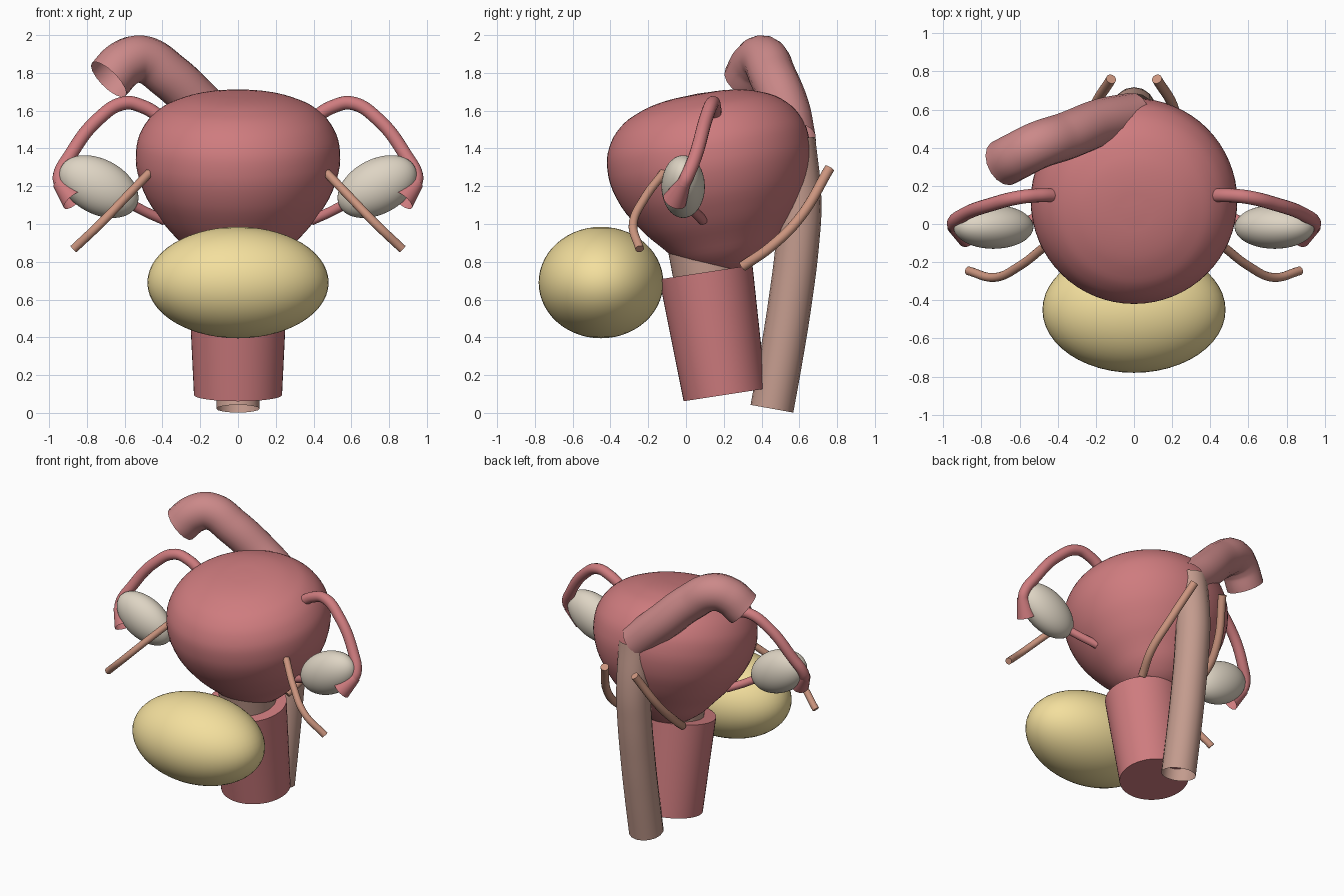
import bpy, bmesh, math
from mathutils import Matrix, Vector

if "Cube" in bpy.data.objects:
    bpy.data.objects.remove(bpy.data.objects["Cube"])

TILT = math.radians(10)


def material(name, rgb):
    m = bpy.data.materials.new(name)
    m.diffuse_color = (*rgb, 1)
    m.use_nodes = True
    m.node_tree.nodes["Principled BSDF"].inputs["Base Color"].default_value = m.diffuse_color
    return m


PINK = material("uterine_pink", (0.62, 0.20, 0.21))
ROSE = material("colon_rose", (0.60, 0.25, 0.25))
BROWN = material("rectal_brown", (0.55, 0.33, 0.27))
TAN = material("ligament_tan", (0.60, 0.30, 0.21))
YELLOW = material("bladder_yellow", (0.90, 0.74, 0.34))
CREAM = material("ovary_cream", (0.73, 0.66, 0.55))


def finish(obj, mat):
    obj.data.materials.clear()
    obj.data.materials.append(mat)
    bpy.ops.object.select_all(action='DESELECT')
    obj.select_set(True)
    bpy.context.view_layer.objects.active = obj
    bpy.ops.object.shade_smooth_by_angle(angle=math.radians(40))
    return obj


def add_bmesh(name, bm, mat):
    bmesh.ops.recalc_face_normals(bm, faces=bm.faces)
    me = bpy.data.meshes.new(name)
    bm.to_mesh(me)
    bm.free()
    obj = bpy.data.objects.new(name, me)
    bpy.context.collection.objects.link(obj)
    return finish(obj, mat)


def ellipsoid(name, loc, radii, mat, turn=0):
    bm = bmesh.new()
    bmesh.ops.create_uvsphere(bm, u_segments=48, v_segments=28, radius=1)
    bm.transform(Matrix.Translation(loc) @ Matrix.Rotation(turn, 4, 'Y')
                 @ Matrix.Diagonal((*radii, 1)))
    return add_bmesh(name, bm, mat)


def cone(name, a, b, ra, rb, mat, caps=True, stretch=1):
    a, b = Vector(a), Vector(b)
    d = b - a
    bm = bmesh.new()
    bmesh.ops.create_cone(bm, cap_ends=caps, segments=48, radius1=ra,
                          radius2=rb, depth=d.length)
    bm.transform(Matrix.Translation((a + b) / 2) @ Matrix.Diagonal((stretch, 1, 1, 1))
                 @ Vector((0, 0, 1)).rotation_difference(d).to_matrix().to_4x4())
    return add_bmesh(name, bm, mat)


def spline(points, handle='AUTO', res=10):
    cu = bpy.data.curves.new("path", 'CURVE')
    cu.dimensions = '3D'
    cu.resolution_u = res
    sp = cu.splines.new('BEZIER')
    sp.bezier_points.add(len(points) - 1)
    for bp, p in zip(sp.bezier_points, points):
        bp.co = p
        bp.handle_left_type = bp.handle_right_type = handle
    return cu


def curve_mesh(name, cu):
    tmp = bpy.data.objects.new("tmp", cu)
    bpy.context.collection.objects.link(tmp)
    bpy.context.view_layer.update()
    dg = bpy.context.evaluated_depsgraph_get()
    me = bpy.data.meshes.new_from_object(tmp.evaluated_get(dg))
    bpy.data.objects.remove(tmp)
    me.name = name
    return me


def tube(name, points, radius, mat, caps=True):
    cu = spline(points)
    cu.bevel_depth = radius
    cu.bevel_resolution = 6
    cu.use_fill_caps = caps
    obj = bpy.data.objects.new(name, curve_mesh(name, cu))
    bpy.context.collection.objects.link(obj)
    return finish(obj, mat)


# Uterus: pear profile spun round a tilted axis
profile = [(0, -.66), (.1, -.648), (.22, -.578), (.32, -.47), (.43, -.335), (.52, -.16),
           (.54, 0), (.51, .11), (.43, .208), (.33, .262), (.2, .297), (0, .31)]
bm = bmesh.new()
bm.from_mesh(curve_mesh("profile", spline([(r, 0, s) for r, s in profile], res=4)))
bmesh.ops.spin(bm, geom=bm.verts[:] + bm.edges[:], cent=(0, 0, 0), axis=(0, 0, 1),
               angle=math.tau, steps=64, use_duplicate=False)
bmesh.ops.remove_doubles(bm, verts=bm.verts, dist=0.0005)
bm.transform(Matrix.Translation((0, .115, 1.385)) @ Matrix.Rotation(TILT, 4, 'X'))
add_bmesh("uterus", bm, PINK)

# Cervix and vagina
cone("cervix", (0, .14, .58), (0, .09, .9), .18, .19, BROWN)
cone("vagina", (0, .205, .095), (0, .105, .745), .22, .25, PINK, stretch=1.06)

# Bladder
ellipsoid("bladder", (0, -.45, .69), (.48, .33, .295), YELLOW)

# Rectum and sigmoid colon: open tubes
tube("rectum", [(0, .455, .022), (0, .505, .3), (0, .55, .58), (0, .59, .9),
                (0, .602, 1.12), (0, .57, 1.45)], .115, BROWN, caps=False)
tube("sigmoid_colon", [(0, .565, 1.44), (-.18, .53, 1.61), (-.36, .46, 1.78),
                       (-.51, .41, 1.873), (-.60, .365, 1.85), (-.685, .32, 1.765)],
     .125, ROSE, caps=False)

# Paired parts
for side, k in (("right", 1), ("left", -1)):
    def mir(pts):
        return [(k * x, y, z) for x, y, z in pts]

    ellipsoid(f"ovary_{side}", (k * .737, -.015, 1.198), (.225, .115, .145), CREAM,
              turn=-k * math.radians(28))
    tube(f"fallopian_tube_{side}",
         mir([(.4, .15, 1.56), (.5, .15, 1.62), (.6, .14, 1.64), (.74, .105, 1.555),
              (.89, .05, 1.36), (.945, .005, 1.25), (.935, -.02, 1.2)]), .036, PINK)
    # flared end of the tube
    a, b = mir([(.95, -.01, 1.22), (.87, -.06, 1.125)])
    cone(f"fimbria_{side}", a, b, .035, .065, PINK, caps=False)
    tube(f"ovarian_ligament_{side}",
         mir([(.6, -.01, 1.125), (.5, .04, 1.07), (.39, .09, 1.02)]), .027, PINK)
    tube(f"round_ligament_{side}",
         mir([(.47, -.12, 1.27), (.6, -.22, 1.135), (.73, -.28, 1.0), (.87, -.245, .868)]),
         .023, TAN)
    tube(f"uterosacral_ligament_{side}",
         mir([(.18, .3, .775), (.23, .45, .88), (.21, .6, 1.03), (.12, .76, 1.295)]),
         .027, TAN)
